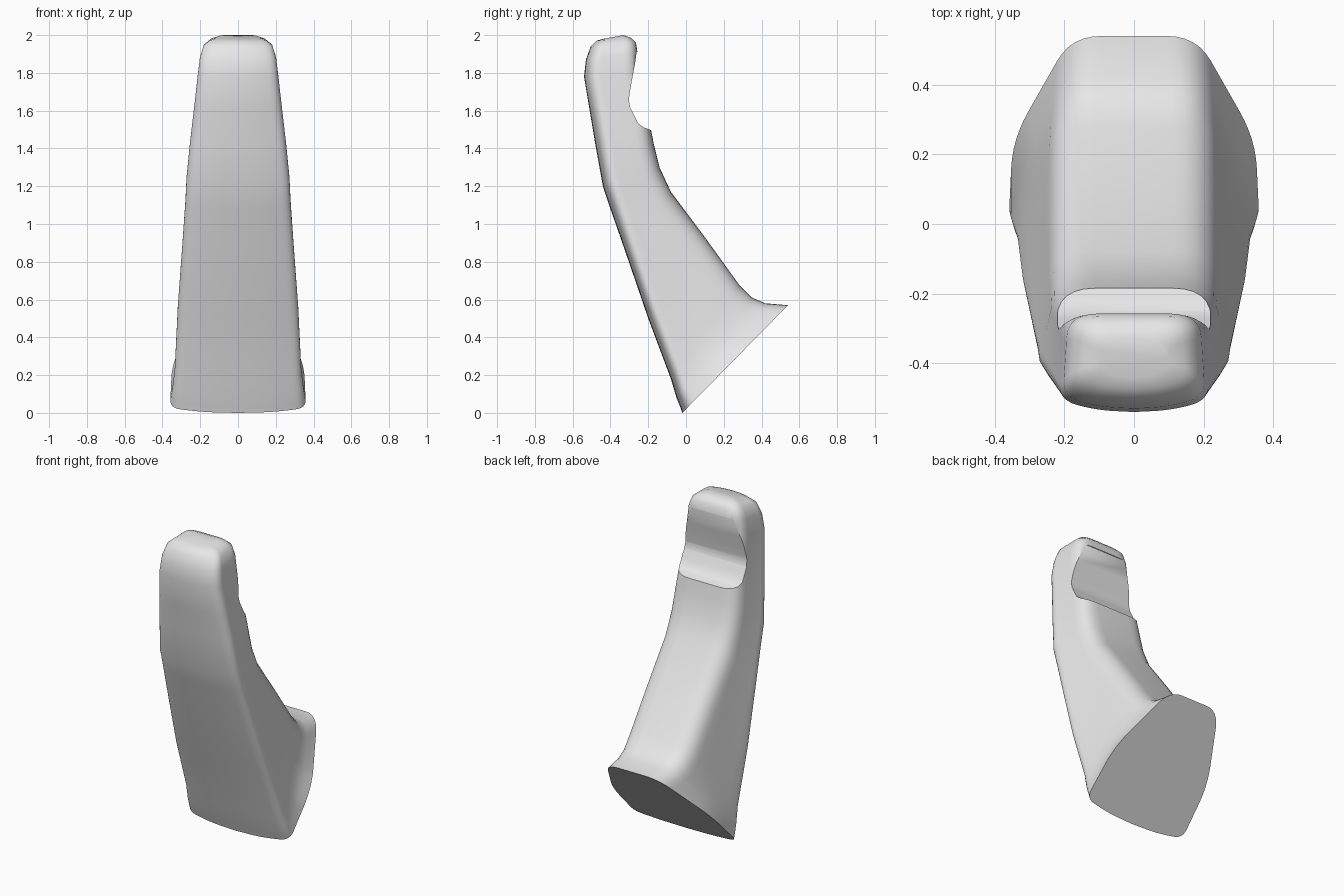
import bpy
import bmesh
import math
from mathutils import Vector

default_cube = bpy.data.objects.get("Cube")
if default_cube:
    bpy.data.objects.remove(default_cube, do_unlink=True)

# One plain material
grey = bpy.data.materials.new("light_grey")
grey.use_nodes = True
grey.diffuse_color = (0.8, 0.8, 0.8, 1)
grey.node_tree.nodes["Principled BSDF"].inputs["Base Color"].default_value = (0.8, 0.8, 0.8, 1)


def make_object(name, bm):
    """Turn a bmesh into a linked object with consistent normals."""
    bmesh.ops.recalc_face_normals(bm, faces=bm.faces[:])
    mesh = bpy.data.meshes.new(name)
    bm.to_mesh(mesh)
    bm.free()
    obj = bpy.data.objects.new(name, mesh)
    bpy.context.collection.objects.link(obj)
    mesh.materials.append(grey)
    return obj


def round_corner(before, corner, after, radius, steps=6):
    """Points of a soft corner, as a quadratic curve."""
    to_before, to_after = before - corner, after - corner
    start = corner + to_before.normalized() * min(radius, to_before.length * 0.48)
    end = corner + to_after.normalized() * min(radius, to_after.length * 0.48)
    points = []
    for i in range(steps + 1):
        t = i / steps
        points.append(start * (1 - t) ** 2 + corner * 2 * t * (1 - t) + end * t * t)
    return points


def section(front_y, front_z, back_y, back_z, front_w, back_w, bulge):
    """Closed ring: broad front, narrower rounded back, mirrored in x."""
    front = Vector((0, front_y, front_z))
    back = Vector((0, back_y, back_z))
    depth = (back - front).length
    crown = min(0.035, depth * 0.2)
    middle_w = front_w * 0.55 + back_w * 0.45 + bulge
    outline = [Vector(p) for p in (
        (0, 0),
        (front_w * 0.5, crown * 0.15),
        (front_w, crown),
        (middle_w, depth * 0.47),
        (back_w, depth),
        (0, depth))]
    half = [outline[0]]
    for i, radius in zip(range(1, 5), (0.08, 0.06, 0.12, 0.11)):
        half += round_corner(*outline[i - 1:i + 2], radius)
    half.append(outline[-1])
    ring = half + [Vector((-p.x, p.y)) for p in reversed(half[1:-1])]
    along = (back - front).normalized()
    return [front + along * p.y + Vector((p.x, 0, 0)) for p in ring]


# Front y, z; back y, z; front and back half widths; from slanted base to tip
stations = [
    (-0.02, 0, 0.54, 0.57, 0.36, 0.18),
    (-0.03, 0.03, 0.42, 0.58, 0.36, 0.2),
    (-0.05, 0.08, 0.35, 0.61, 0.355, 0.21),
    (-0.08, 0.18, 0.28, 0.68, 0.345, 0.22),
    (-0.2, 0.5, 0.1, 0.93, 0.33, 0.22),
    (-0.32, 0.85, -0.08, 1.17, 0.305, 0.22),
    (-0.4, 1.08, -0.14, 1.3, 0.29, 0.22),
    (-0.44, 1.2, -0.17, 1.42, 0.283, 0.22),
    (-0.48, 1.42, -0.185, 1.5, 0.262, 0.215),
    (-0.51, 1.6, -0.21, 1.62, 0.24, 0.21),
    (-0.54, 1.78, -0.25, 1.8, 0.217, 0.2),
    (-0.53, 1.87, -0.257, 1.91, 0.205, 0.19),
    (-0.505, 1.94, -0.265, 1.96, 0.185, 0.17),
    (-0.475, 1.97, -0.29, 1.985, 0.15, 0.14),
    (-0.44, 1.98, -0.33, 2.0, 0.1, 0.1),
]
bulges = [0.07, 0.035, 0.015]

# Body: loft through the sections, closed at both ends
bm = bmesh.new()
rings = []
for i, station in enumerate(stations):
    bulge = bulges[i] if i < len(bulges) else 0
    rings.append([bm.verts.new(p) for p in section(*station, bulge)])
for lower, upper in zip(rings, rings[1:]):
    for i in range(len(lower)):
        j = (i + 1) % len(lower)
        bm.faces.new((lower[i], lower[j], upper[j], upper[i]))
bm.faces.new(rings[0])
bm.faces.new(rings[-1])
body = make_object("curved_body", bm)

# Notch cutter: side profile extruded across the back of the head
notch_profile = [
    (0, 1.49), (-0.18, 1.495), (-0.225, 1.512), (-0.252, 1.532), (-0.272, 1.57),
    (-0.295, 1.615), (-0.303, 1.655), (-0.297, 1.7), (-0.283, 1.78),
    (-0.268, 1.86), (-0.262, 1.91), (0, 1.91)]
bm = bmesh.new()
face = bm.faces.new([bm.verts.new((-0.5, y, z)) for y, z in notch_profile])
extruded = bmesh.ops.extrude_face_region(bm, geom=[face])
moved = [v for v in extruded["geom"] if isinstance(v, bmesh.types.BMVert)]
bmesh.ops.translate(bm, verts=moved, vec=(1, 0, 0))
cutter = make_object("notch_cutter", bm)
cutter.hide_render = True

# Cut the notch, then discard the cutter
bpy.ops.object.select_all(action="DESELECT")
bpy.context.view_layer.objects.active = body
body.select_set(True)
cut = body.modifiers.new("notch", "BOOLEAN")
cut.operation = "DIFFERENCE"
cut.solver = "EXACT"
cut.object = cutter
bpy.ops.object.modifier_apply(modifier=cut.name)
bpy.data.objects.remove(cutter, do_unlink=True)

bpy.ops.object.shade_smooth_by_angle(angle=math.radians(38))
